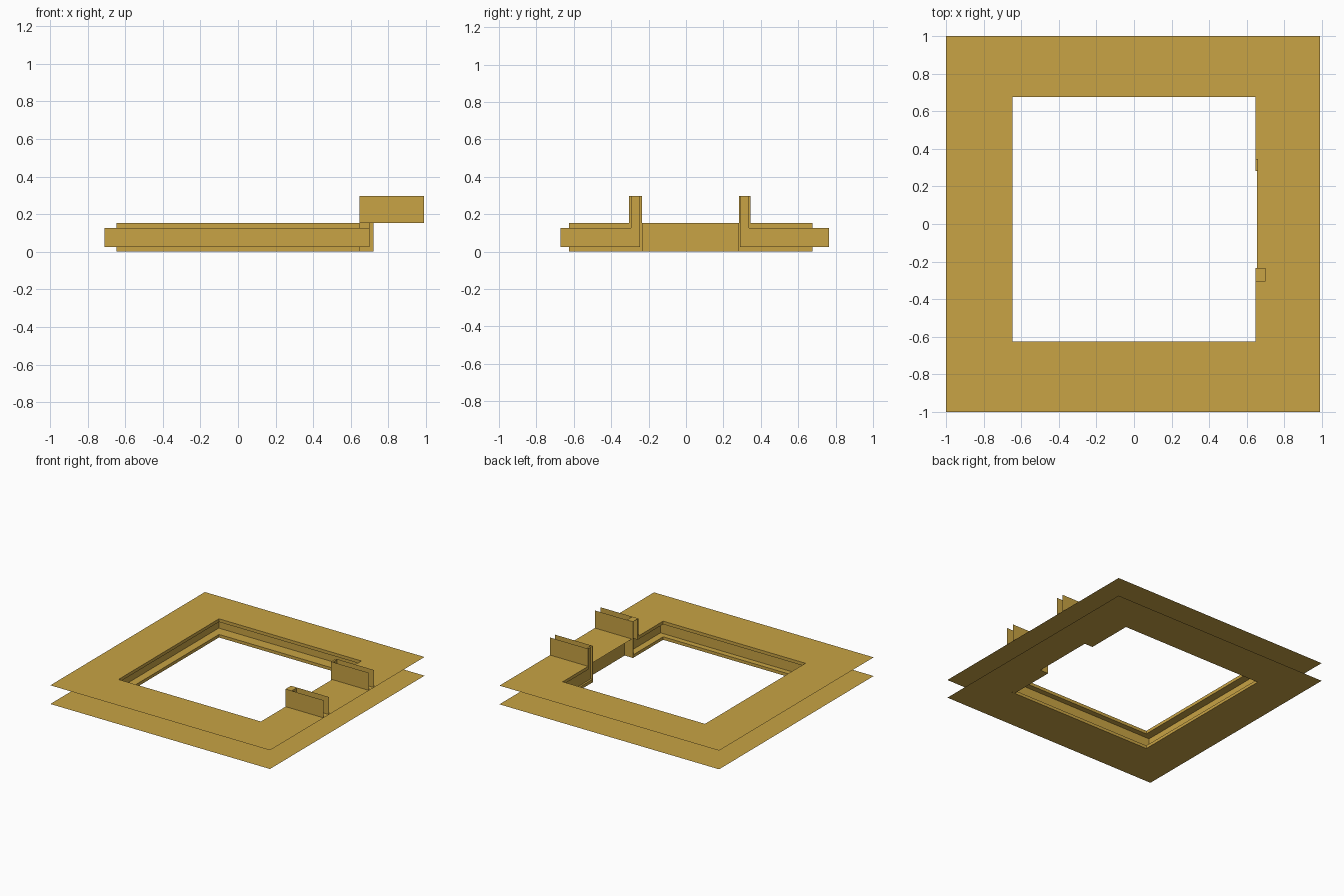
import bpy
import bmesh

cube = bpy.data.objects.get("Cube")
if cube:
    bpy.data.objects.remove(cube, do_unlink=True)

brass = bpy.data.materials.new("ochre brass")
brass.use_nodes = True
colour = (0.578, 0.366, 0.058, 1)
brass.diffuse_color = colour
brass.node_tree.nodes["Principled BSDF"].inputs["Base Color"].default_value = colour


class Sheet:
    """Thin sheet part made of axis-aligned panels."""

    def __init__(self, name):
        self.name = name
        self.bm = bmesh.new()

    def panel(self, axis, at, a, b, facing=1):
        # a and b are the ranges along the two other axes, in x, y, z order
        corners = [(a[0], b[0]), (a[1], b[0]), (a[1], b[1]), (a[0], b[1])]
        verts = []
        for p in corners:
            co = list(p)
            co.insert(axis, at)
            verts.append(self.bm.verts.new(co))
        face = self.bm.faces.new(verts)
        face.normal_update()
        if face.normal[axis] * facing < 0:
            face.normal_flip()

    def finish(self):
        bmesh.ops.remove_doubles(self.bm, verts=self.bm.verts, dist=0.0005)
        mesh = bpy.data.meshes.new(self.name)
        self.bm.to_mesh(mesh)
        self.bm.free()
        mesh.materials.append(brass)
        bpy.context.collection.objects.link(bpy.data.objects.new(self.name, mesh))


X, Y, Z = 0, 1, 2
LEFT, RIGHT, FRONT, BACK = -1.0, 0.99, -1.0, 1.0      # outer edge
HX0, HX1, HY0, HY1 = -0.645, 0.645, -0.625, 0.675     # opening
GX0, GY0, GY1 = -0.71, -0.67, 0.765                   # groove bottom
TOP, G_LOW, G_HIGH, TAB_TOP = 0.153, 0.025, 0.127, 0.297
GAP = (-0.235, 0.283)                                 # between the tabs
GAP_WALL = 0.72

# Each tab: inner sheet, channel near side, channel far side, outer sheet,
# hole edge, groove end, groove depth
TABS = {
    "front": (-0.235, -0.245, -0.295, -0.305, HY0, GY0, 0.70),
    "back": (0.283, 0.29, 0.338, 0.345, HY1, GY1, 0.66),
}


def span(a, b):
    return (min(a, b), max(a, b))


# Top and bottom plates with the notched opening
for name, z, notch, facing in (("bottom_plate", 0, GAP_WALL, -1),
                               ("top_plate", TOP, 0.655, 1)):
    plate = Sheet(name)
    plate.panel(Z, z, (LEFT, RIGHT), (FRONT, HY0), facing)
    plate.panel(Z, z, (LEFT, RIGHT), (HY1, BACK), facing)
    plate.panel(Z, z, (LEFT, HX0), (HY0, HY1), facing)
    plate.panel(Z, z, (notch, RIGHT), GAP, facing)
    for inner, near, far, outer, hole, end, depth in TABS.values():
        plate.panel(Z, z, (HX1, RIGHT), span(outer, hole), facing)
        start = depth if z else HX1
        plate.panel(Z, z, (start, RIGHT), span(inner, outer), facing)
    plate.finish()

# Lips above and below the groove
lips = Sheet("opening_lips")
for zs in ((0, G_LOW), (G_HIGH, TOP)):
    lips.panel(X, HX0, (HY0, HY1), zs, 1)
    lips.panel(Y, HY0, (HX0, HX1), zs, 1)
    lips.panel(Y, HY1, (HX0, HX1), zs, -1)
for inner, near, far, outer, hole, end, depth in TABS.values():
    lips.panel(X, HX1, span(hole, inner), (0, G_LOW), -1)
    lips.panel(X, HX1, span(hole, far), (G_HIGH, TOP), -1)
    lips.panel(X, HX1, span(far, outer), (TOP, TAB_TOP), -1)
    lips.panel(X, HX1, span(near, inner), (G_LOW, TAB_TOP), -1)
lips.finish()

# Groove around the opening
groove = Sheet("groove")
front_depth, back_depth = TABS["front"][-1], TABS["back"][-1]
groove.panel(X, GX0, (GY0, GY1), (G_LOW, G_HIGH), 1)
groove.panel(Y, GY0, (GX0, front_depth), (G_LOW, G_HIGH), 1)
groove.panel(Y, GY1, (GX0, back_depth), (G_LOW, G_HIGH), -1)
for z, facing in ((G_LOW, 1), (G_HIGH, -1)):
    groove.panel(Z, z, (GX0, HX0), (GY0, GY1), facing)
    groove.panel(Z, z, (HX0, front_depth), (GY0, HY0), facing)
    groove.panel(Z, z, (HX0, back_depth), (HY1, GY1), facing)
    for inner, near, far, outer, hole, end, depth in TABS.values():
        stop = near if z == G_LOW else far
        groove.panel(Z, z, (HX1, depth), span(hole, stop), facing)
for inner, near, far, outer, hole, end, depth in TABS.values():
    groove.panel(X, depth, span(end, near), (G_LOW, G_HIGH), -1)
groove.finish()

# Upright tabs with the channel rising from the groove
for side, (inner, near, far, outer, hole, end, depth) in TABS.items():
    s = 1 if side == "front" else -1
    tab = Sheet(side + "_tab")
    tab.panel(Y, inner, (HX1, RIGHT), (TOP, TAB_TOP), s)
    tab.panel(Y, outer, (HX1, RIGHT), (TOP, TAB_TOP), -s)
    tab.panel(Y, inner, (HX1, GAP_WALL), (0, TOP), s)
    tab.panel(X, depth, span(near, far), (G_HIGH, TAB_TOP), -1)
    tab.panel(Y, near, (HX1, depth), (G_LOW, TAB_TOP), -s)
    tab.panel(Y, far, (HX1, depth), (G_HIGH, TAB_TOP), s)
    tab.panel(Z, TAB_TOP, (HX1, depth), span(inner, outer), 1)
    tab.finish()

# Plain wall between the tabs
wall = Sheet("gap_wall")
wall.panel(X, GAP_WALL, GAP, (0, TOP), -1)
wall.finish()
